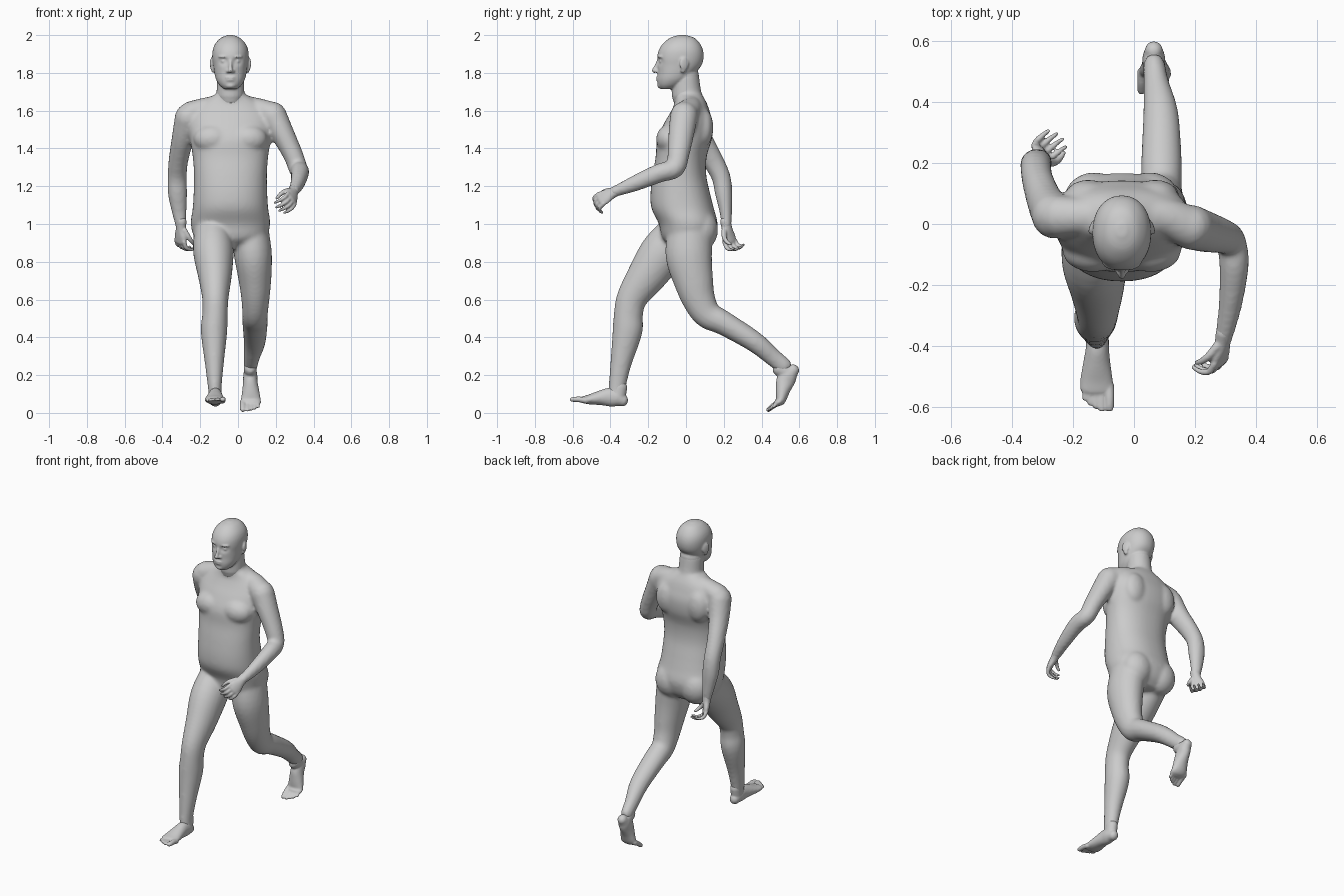
import bpy, bmesh, math
from mathutils import Vector, Matrix

CX = -0.04  # body centre line


def spline(secs, k=4):
    """Smooth interpolation of (x, y, z, half_width, half_depth) sections."""
    p = [Vector(s) for s in secs]
    p = [p[0] * 2 - p[1]] + p + [p[-1] * 2 - p[-2]]
    out = []
    for i in range(1, len(p) - 2):
        a, b, c, d = p[i - 1:i + 3]
        for j in range(k):
            t = j / k
            out.append(0.5 * (b * 2 + (c - a) * t + (a * 2 - b * 5 + c * 4 - d) * t * t
                              + (b * 3 - a - c * 3 + d) * t ** 3))
    return out + [p[-2]]


def loft(bm, secs, side=(1, 0, 0), flat=False, power=2.0, n=28):
    """Closed tube through sections; flat = level rings, otherwise domed ends."""
    s = spline(secs)
    pts = [Vector(v[:3]) for v in s]
    rings = []
    for i, v in enumerate(s):
        t = Vector((0, 0, 1)) if flat else (pts[min(i + 1, len(s) - 1)] - pts[max(i - 1, 0)]).normalized()
        rings.append((pts[i], t, v[3], v[4]))
    if not flat:
        def dome(r, sign, angs):
            r0 = min(r[2], r[3])
            return [(r[0] + r[1] * sign * r0 * math.sin(math.radians(g)), r[1],
                     r[2] * math.cos(math.radians(g)), r[3] * math.cos(math.radians(g))) for g in angs]
        rings = dome(rings[0], -1, (82, 55, 28)) + rings + dome(rings[-1], 1, (28, 55, 82))
    loops = []
    for c, t, a, b in rings:
        u = Vector(side)
        u = (u - t * u.dot(t)).normalized()
        w = t.cross(u)
        loop = []
        for j in range(n):
            g = 2 * math.pi * j / n
            co, si = math.cos(g), math.sin(g)
            e = 2 / power
            loop.append(bm.verts.new(c + u * a * math.copysign(abs(co) ** e, co)
                                     + w * b * math.copysign(abs(si) ** e, si)))
        loops.append(loop)
    for l0, l1 in zip(loops, loops[1:]):
        for j in range(n):
            bm.faces.new((l0[j], l0[(j + 1) % n], l1[(j + 1) % n], l1[j]))
    bm.faces.new(loops[0][::-1])
    bm.faces.new(loops[-1])


def blob(bm, c, r, rot=0.0):
    m = Matrix.Translation(c) @ Matrix.Rotation(rot, 4, 'Z') @ Matrix.Diagonal((*r, 1))
    bmesh.ops.create_uvsphere(bm, u_segments=24, v_segments=14, radius=1, matrix=m)


def finish(name, bm, voxel, smooth):
    """Fuse the overlapping volumes into one smooth skin."""
    bmesh.ops.recalc_face_normals(bm, faces=bm.faces)
    me = bpy.data.meshes.new(name)
    bm.to_mesh(me)
    bm.free()
    ob = bpy.data.objects.new(name, me)
    bpy.context.collection.objects.link(ob)
    r = ob.modifiers.new("fuse", 'REMESH')
    r.mode = 'VOXEL'
    r.voxel_size = voxel
    r.use_smooth_shade = True
    m = ob.modifiers.new("soften", 'SMOOTH')
    m.factor = 0.5
    m.iterations = smooth


# Torso, level rings: z, centre y, half width, half depth
body = bmesh.new()
torso = [(.87, .02, .11, .08), (.92, .012, .185, .135), (1.0, .012, .21, .155), (1.08, -.017, .2, .165),
         (1.16, -.03, .195, .158), (1.26, -.035, .193, .142), (1.36, -.025, .2, .135), (1.45, -.008, .215, .145),
         (1.53, .012, .225, .13), (1.59, .022, .21, .105), (1.64, .025, .16, .085), (1.685, .015, .085, .07)]
loft(body, [(CX, y, z, a, b) for z, y, a, b in torso], flat=True, power=2.25, n=40)
for s in (-1, 1):
    blob(body, (CX + s * .095, -.088, 1.45), (.1, .07, .075))        # chest
    blob(body, (CX + s * .09, .08, .97), (.1, .09, .11))             # buttock
    blob(body, (CX + s * .11, .095, 1.51), (.075, .05, .1))          # shoulder blade
    loft(body, [(CX, .03, 1.65, .05, .045), (CX + s * .13, .025, 1.615, .06, .055),
                (CX + s * .21, .01 - s * .015, 1.585, .07, .065)], side=(0, 1, 0))  # collar
# Neck
loft(body, [(CX, .03, 1.6, .09, .08), (CX, .008, 1.68, .075, .076), (CX, -.005, 1.78, .072, .074)])
# Right arm, swung back
loft(body, [(-.262, .025, 1.565, .073, .075), (-.29, .07, 1.46, .06, .066), (-.315, .14, 1.34, .052, .056),
            (-.322, .185, 1.25, .051, .05), (-.32, .2, 1.16, .051, .046), (-.312, .21, 1.07, .04, .034),
            (-.302, .215, .99, .029, .026)])
# Left arm, bent forward
loft(body, [(.185, -.01, 1.575, .073, .074), (.235, -.025, 1.48, .062, .068), (.29, -.04, 1.37, .053, .058),
            (.318, -.06, 1.295, .05, .052), (.328, -.14, 1.27, .048, .05), (.315, -.27, 1.215, .038, .042),
            (.293, -.38, 1.17, .028, .028)])
# Right leg, stepping forward
loft(body, [(-.135, -.02, .95, .1, .12), (-.13, -.12, .85, .107, .122), (-.122, -.205, .73, .09, .105),
            (-.12, -.285, .61, .07, .082), (-.122, -.305, .52, .067, .077), (-.127, -.31, .43, .07, .079),
            (-.125, -.345, .26, .05, .056), (-.123, -.365, .13, .036, .045), (-.12, -.365, .09, .036, .043)])
# Left leg, pushing off behind
loft(body, [(.065, .02, .95, .1, .12), (.08, .015, .83, .1, .123), (.09, .04, .7, .086, .105),
            (.092, .068, .6, .074, .088), (.09, .115, .52, .067, .075), (.09, .2, .475, .067, .064),
            (.088, .36, .378, .058, .055), (.073, .46, .295, .042, .047), (.066, .52, .245, .036, .045)])
finish("body", body, .011, 6)

# Head
head = bmesh.new()
rings = [(1.715, -.1, .035, .035), (1.735, -.085, .058, .062), (1.765, -.066, .076, .086), (1.8, -.05, .085, .1),
         (1.84, -.035, .091, .117), (1.88, -.03, .096, .123), (1.92, -.027, .094, .117), (1.955, -.024, .08, .098),
         (1.985, -.02, .051, .065), (2.0, -.02, .015, .02)]
loft(head, [(CX, y, z, a, b) for z, y, a, b in rings], flat=True, power=2.15, n=48)
for v in head.verts:  # eye sockets
    if v.co.y < -.06:
        d = (abs(v.co.x - CX) - .036) ** 2 / .022 ** 2 + (v.co.z - 1.862) ** 2 / .017 ** 2
        v.co.y += .016 * math.exp(-d)
loft(head, [(CX, .0, 1.68, .074, .075), (CX, -.005, 1.79, .07, .073)])                      # upper neck
loft(head, [(CX, -.143, 1.868, .008, .01), (CX, -.156, 1.835, .009, .012),
            (CX, -.167, 1.812, .013, .014)])                                               # nose
blob(head, (CX, -.143, 1.775), (.03, .016, .006))                                          # upper lip
blob(head, (CX, -.143, 1.762), (.026, .016, .006))                                         # lower lip
blob(head, (CX, -.132, 1.733), (.028, .02, .016))                                          # chin
for s in (-1, 1):
    blob(head, (CX + s * .013, -.153, 1.808), (.01, .012, .008))                           # nostril
    blob(head, (CX + s * .036, -.127, 1.862), (.016, .015, .011))                          # eye
    blob(head, (CX + s * .037, -.134, 1.886), (.03, .016, .007), -s * -.3)                 # brow
    blob(head, (CX + s * .098, -.01, 1.848), (.008, .026, .034), s * .35)                  # ear
    blob(head, (CX + s * .092, -.015, 1.815), (.009, .015, .016), s * .2)                  # ear lobe
finish("head", head, .006, 3)


def hand(name, wrist, d, n, s):
    """d = along the palm, n = the way the fingers curl, s = thumb side."""
    bm = bmesh.new()
    w, d, n = Vector(wrist), Vector(d).normalized(), Vector(n)
    n = (n - d * n.dot(d)).normalized()
    a = d.cross(n) * s

    def at(u, v, t, r, r2=None):
        return (*(w + a * u + d * v + n * t), r, r2 or r)
    loft(bm, [at(0, -.03, 0, .03, .027), at(0, .01, 0, .03, .024), at(0, .05, 0, .042, .02),
              at(0, .08, .002, .043, .017)], side=a)
    for i in range(4):  # fingers
        u, k = .034 - .0225 * i, (.95, 1.05, 1, .82)[i]
        loft(bm, [at(u, .075, 0, .012), at(u * 1.1, .075 + .035 * k, .014, .011),
                  at(u * 1.15, .075 + .047 * k, .048 * k, .009),
                  at(u * 1.15, .075 + .042 * k, .078 * k, .007)], side=a, n=12)
    loft(bm, [at(.025, .015, .005, .015), at(.045, .05, .02, .013), at(.05, .075, .04, .011),
              at(.046, .09, .06, .008)], side=a, n=12)  # thumb
    finish(name, bm, .005, 3)


hand("right_hand", (-.302, .215, .985), (-.05, .2, -1), (.75, .6, 0), 1)
hand("left_hand", (.292, -.382, 1.168), (-.12, -.8, -.42), (-.8, -.1, -.6), -1)


def foot(name, heel, pitch, bend, s):
    """Heel-to-toe volume, pitched at the heel and bent at the ball; s = inner side."""
    bm = bmesh.new()
    p, b = math.radians(pitch), math.radians(bend)
    F, U = Vector((0, -math.cos(p), math.sin(p))), Vector((0, math.sin(p), math.cos(p)))

    def at(f, x, h, rw, rh):
        if f > .2:
            g = f - .2
            f, h = .2 + g * math.cos(b) - h * math.sin(b) * .6, g * math.sin(b) + h * math.cos(b)
        return (*(Vector(heel) + F * f + U * h + Vector((s * x, 0, 0))), rw, rh)
    loft(bm, [at(.028, 0, .038, .03, .032), at(.06, 0, .048, .037, .046), at(.1, 0, .05, .038, .049),
              at(.15, -.002, .041, .045, .038), at(.2, -.003, .029, .053, .027), at(.235, -.003, .022, .054, .019)])
    loft(bm, [at(.055, 0, .05, .034, .042), at(.05, 0, .11, .034, .042)])  # ankle
    for i in range(5):  # toes
        x, r = .04 - (0, .026, .046, .064, .081)[i], (.017, .012, .0115, .011, .0105)[i]
        end = (.295, .3, .291, .28, .266)[i]
        loft(bm, [at(.22 - .004 * i, x * .95, .02, r, r), at(.26 - .006 * i, x, .02, r * .9, r * .9),
                  at(end, x, .014, r * .85, r * .75)], n=14)
    finish(name, bm, .006, 3)


foot("right_foot", (-.12, -.312, .025), 5, 4, 1)
foot("left_foot", (.065, .615, .235), -64, 34, -1)
